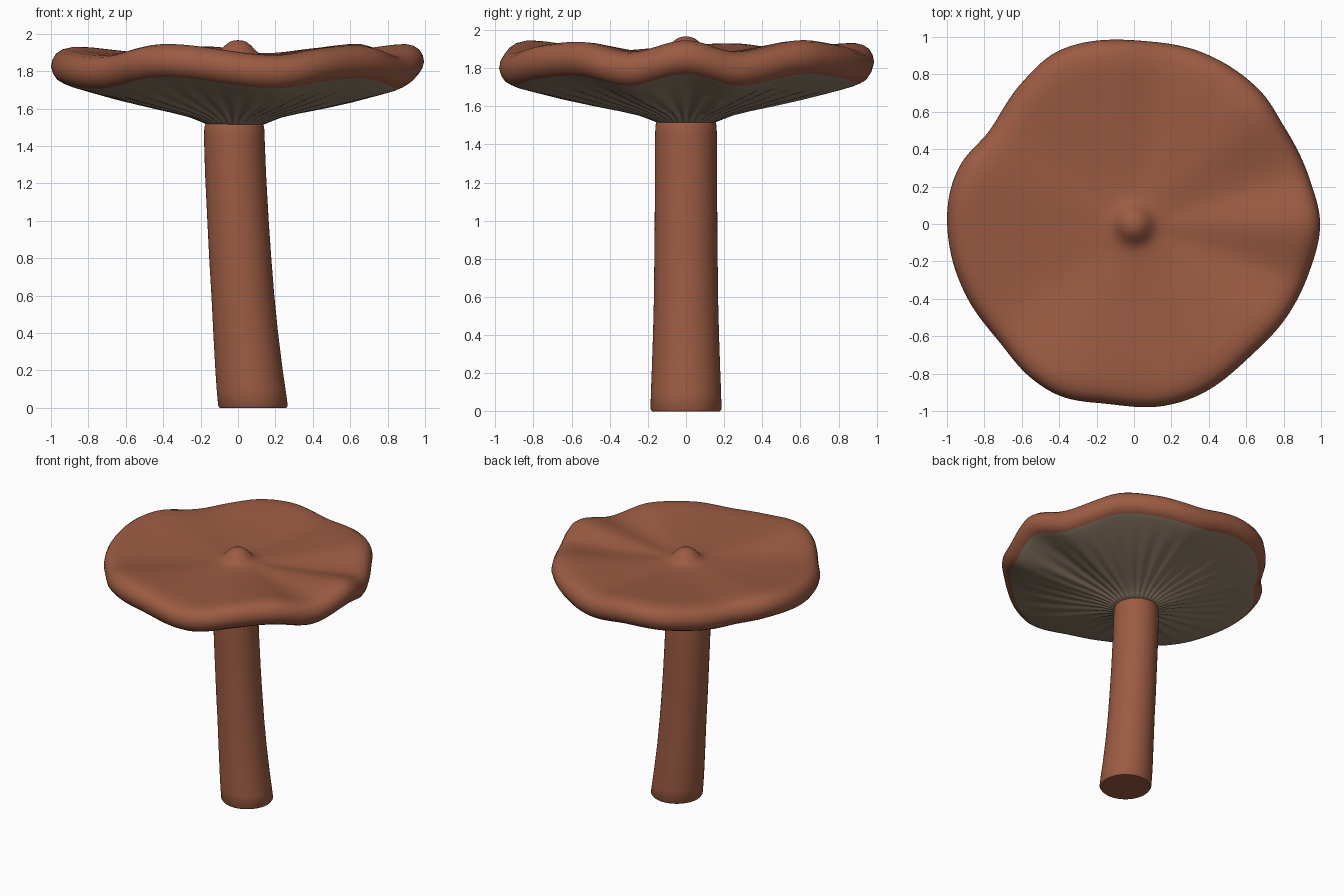
import bpy, bmesh, math

if "Cube" in bpy.data.objects:
    bpy.data.objects.remove(bpy.data.objects["Cube"])

def material(name, rgb):
    m = bpy.data.materials.new(name)
    m.diffuse_color = (*rgb, 1)
    m.use_nodes = True
    m.node_tree.nodes["Principled BSDF"].inputs["Base Color"].default_value = m.diffuse_color
    return m

brown = material("mushroom brown", (0.33, 0.105, 0.056))
grey = material("gill grey brown", (0.30, 0.225, 0.155))

# Cap outline (angle, radius) and rim waviness (angle, height offset)
OUTLINE = [(0, .995), (14, .97), (33, .957), (46, .98), (69, .987), (87, .98), (113, 1.01),
           (129, .963), (147, .92), (161, .98), (172, 1.0), (188, .993), (204, .975), (221, .957),
           (236, .99), (247, 1.0), (262, .972), (278, .985), (291, .978), (311, .942),
           (328, .955), (345, .972)]
WAVE = [(0, .03), (18, -.03), (42, .03), (60, .01), (80, -.02), (98, .015), (115, .01),
        (140, -.015), (165, .015), (190, -.01), (217, -.03), (245, .03), (282, -.03),
        (303, .01), (322, .02), (341, -.03)]

def sample(table, deg):
    """Smooth periodic interpolation of a table."""
    n = len(table)
    def at(k):
        a, v = table[k % n]
        return a + 360 * (k // n), v
    k = max(i for i in range(n) if table[i][0] <= deg)
    (a0, v0), (a1, v1), (a2, v2), (a3, v3) = (at(k + j) for j in (-1, 0, 1, 2))
    h = a2 - a1
    t = (deg - a1) / h
    m1, m2 = (v2 - v0) / (a2 - a0) * h, (v3 - v1) / (a3 - a1) * h
    return ((2*t**3 - 3*t*t + 1) * v1 + (t**3 - 2*t*t + t) * m1
            + (3*t*t - 2*t**3) * v2 + (t**3 - t*t) * m2)

def lathe(name, rings, seg, point, mats, mat_index):
    """Skin closed rings; point(ring, degrees) gives each position."""
    bm = bmesh.new()
    loops = [[bm.verts.new(point(r, 360 * i / seg)) for i in range(seg)] for r in rings]
    for k in range(len(rings) - 1):
        a, b = loops[k], loops[k + 1]
        for i in range(seg):
            j = (i + 1) % seg
            bm.faces.new((a[i], a[j], b[j], b[i])).material_index = mat_index(k)
    bm.faces.new(loops[0][::-1]).material_index = mat_index(0)
    bm.faces.new(loops[-1]).material_index = mat_index(len(rings) - 2)
    bmesh.ops.recalc_face_normals(bm, faces=bm.faces)
    me = bpy.data.meshes.new(name)
    bm.to_mesh(me)
    bm.free()
    ob = bpy.data.objects.new(name, me)
    bpy.context.collection.objects.link(ob)
    for m in mats:
        me.materials.append(m)
    bpy.ops.object.select_all(action='DESELECT')
    bpy.context.view_layer.objects.active = ob
    ob.select_set(True)
    bpy.ops.object.shade_smooth_by_angle(angle=math.radians(50))
    return ob

# Cap: gills from the stem out, rolled rim, dished top, central knob
GILLS = [(.155, 1.515), (.18, 1.53), (.25, 1.557), (.35, 1.582), (.5, 1.616), (.65, 1.653),
         (.8, 1.692), (.9, 1.722), (.94, 1.738)]
TOP = [(.97, 1.755), (.99, 1.785), (1.0, 1.82), (.993, 1.855), (.975, 1.885), (.945, 1.905),
       (.9, 1.915), (.83, 1.914), (.72, 1.905), (.58, 1.893), (.44, 1.884), (.3, 1.878),
       (.2, 1.877), (.15, 1.88), (.12, 1.89), (.095, 1.91), (.07, 1.937), (.045, 1.956),
       (.02, 1.964), (.004, 1.965)]
CAP = [(r, z, True) for r, z in GILLS] + [(r, z, False) for r, z in TOP]

def cap_point(ring, deg):
    r, z, gill = ring
    a = math.radians(deg)
    w = min(1, max(0, (r - .15) / .75))
    radius = r * (1 + (sample(OUTLINE, deg) - 1) * w)
    z += sample(WAVE, deg) * w ** 1.3
    if gill and .17 < r < .7:      # fine pleats near the stem
        z += .004 * math.sin(36 * a)
    shift = -.02 * max(0, 1 - r / .5) if gill else 0
    return radius * math.cos(a) + shift, radius * math.sin(a), z

lathe("cap", CAP, 288, cap_point, [brown, grey],
      lambda k: 1 if k < len(GILLS) - 1 else 0)

# Stem: leaning column (height, centre x, radius)
STEM = [(0, .08, .178), (.012, .08, .186), (.1, .07, .184), (.2, .059, .18), (.4, .041, .173),
        (.6, .026, .168), (.8, .012, .166), (1.0, 0, .164), (1.25, -.013, .163),
        (1.45, -.02, .162), (1.5, -.02, .16), (1.525, -.02, .152), (1.54, -.02, .13)]

def stem_point(ring, deg):
    z, cx, r = ring
    a = math.radians(deg)
    return cx + r * math.cos(a), r * math.sin(a), z

lathe("stem", STEM, 64, stem_point, [brown], lambda k: 0)
